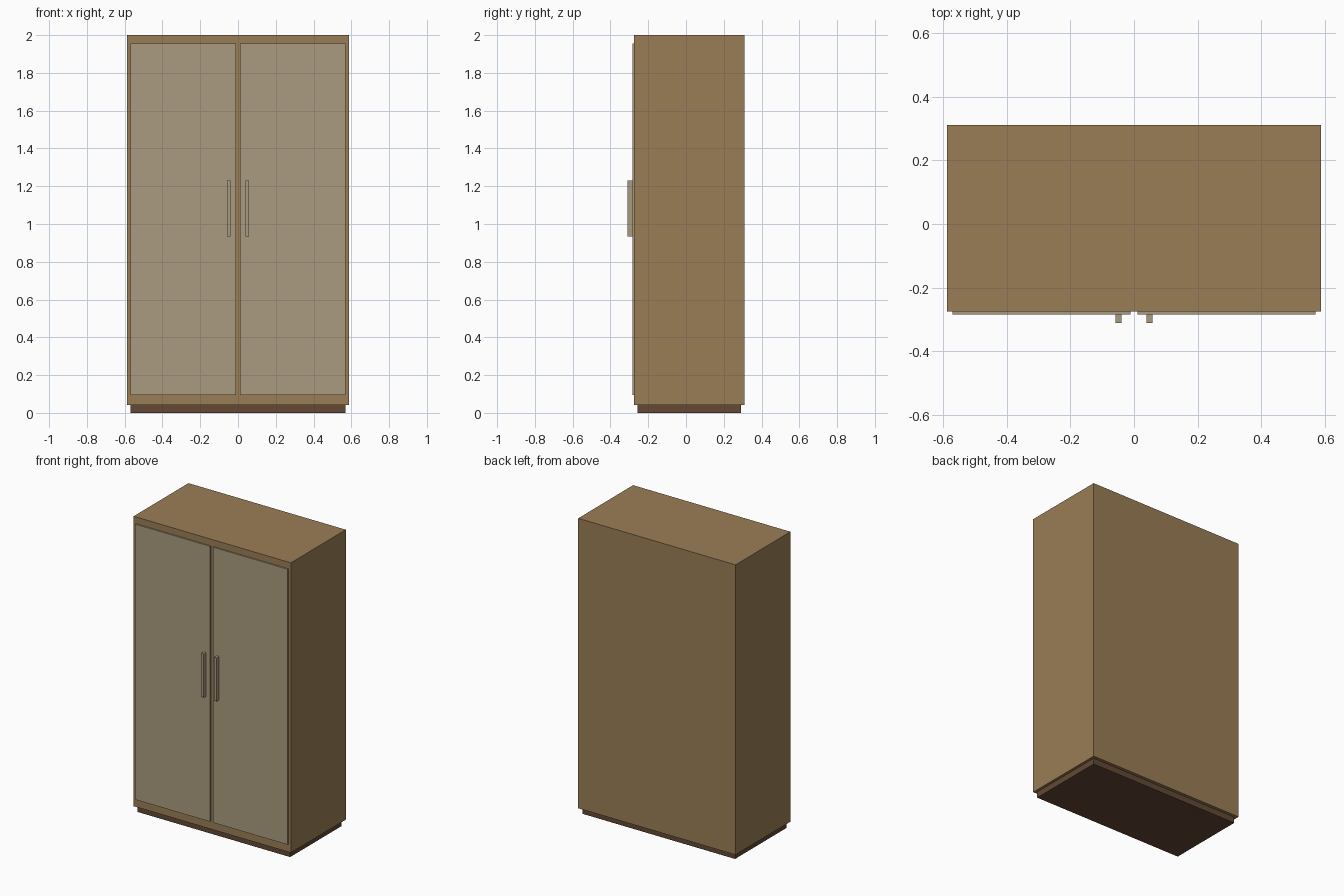
import bpy
import bmesh
from mathutils import Vector

cube = bpy.data.objects.get("Cube")
if cube:
    bpy.data.objects.remove(cube, do_unlink=True)


def material(name, rgb):
    mat = bpy.data.materials.new(name)
    mat.use_nodes = True
    color = (*rgb, 1)
    mat.diffuse_color = color
    mat.node_tree.nodes["Principled BSDF"].inputs["Base Color"].default_value = color
    return mat


def box(name, low, high, mat):
    """Flat-shaded box between two opposite corners."""
    low, high = Vector(low), Vector(high)
    bm = bmesh.new()
    bmesh.ops.create_cube(bm, size=1)
    bmesh.ops.scale(bm, vec=high - low, verts=bm.verts)
    bmesh.ops.translate(bm, vec=(low + high) / 2, verts=bm.verts)
    mesh = bpy.data.meshes.new(name)
    bm.to_mesh(mesh)
    bm.free()
    mesh.materials.append(mat)
    obj = bpy.data.objects.new(name, mesh)
    bpy.context.collection.objects.link(obj)
    return obj


wood = material("warm wood", (0.323, 0.208, 0.093))
panel = material("pale beige", (0.404, 0.330, 0.215))
dark = material("dark brown", (0.125, 0.065, 0.035))

# Recessed base and main carcass
box("plinth", (-0.57, -0.257, 0), (0.57, 0.29, 0.041), dark)
box("cabinet_body", (-0.588, -0.275, 0.041), (0.588, 0.311, 2), wood)

# Mirrored doors with bar handles
for side, sign in (("left", 1), ("right", -1)):
    xs = sorted((0.011 * sign, 0.57 * sign))
    box(side + "_door", (xs[0], -0.284, 0.094), (xs[1], -0.275, 1.955), panel)
    xs = sorted((0.039 * sign, 0.058 * sign))
    box(side + "_handle", (xs[0], -0.311, 0.935), (xs[1], -0.284, 1.229), panel)
